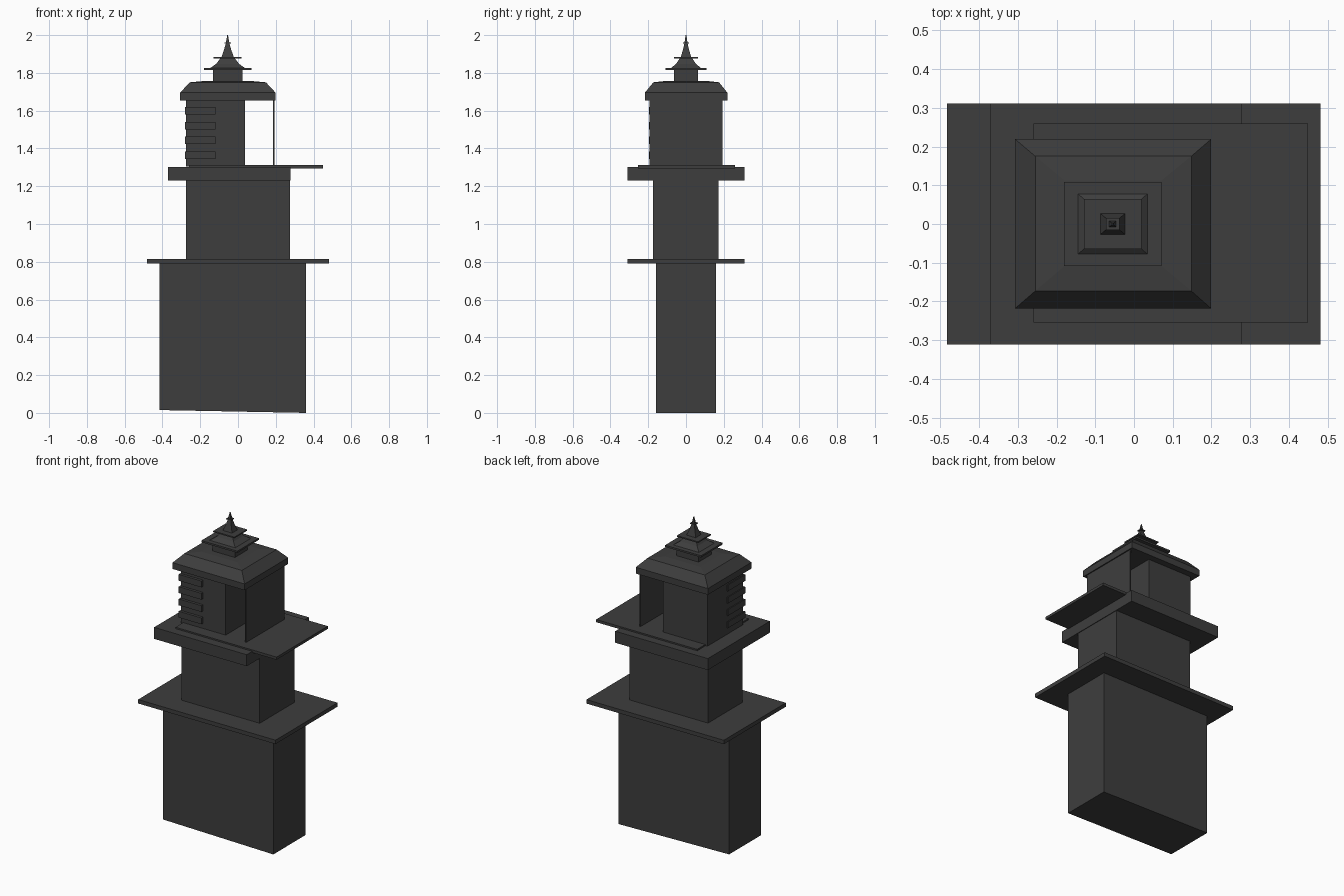
import bpy

grey = bpy.data.materials.new("dark_grey")
grey.diffuse_color = (0.048, 0.048, 0.048, 1)


def make(name, verts, faces):
    me = bpy.data.meshes.new(name)
    me.from_pydata(verts, [], faces)
    me.materials.append(grey)
    ob = bpy.data.objects.new(name, me)
    bpy.context.collection.objects.link(ob)
    return ob


def stack(name, rings):
    """Solid through rectangular rings (x0, x1, y0, y1, z), bottom to top."""
    verts, faces = [], [(3, 2, 1, 0)]
    for x0, x1, y0, y1, z in rings:
        verts += [(x0, y0, z), (x1, y0, z), (x1, y1, z), (x0, y1, z)]
    for r in range(len(rings) - 1):
        a = 4 * r
        for i in range(4):
            j = (i + 1) % 4
            faces.append((a + i, a + j, a + j + 4, a + i + 4))
    n = len(verts)
    faces.append((n - 4, n - 3, n - 2, n - 1))
    return make(name, verts, faces)


def box(name, x0, x1, y0, y1, z0, z1):
    return stack(name, [(x0, x1, y0, y1, z0), (x0, x1, y0, y1, z1)])


def tiers(name, profile, cx=-0.055):
    """Rings centred on the spire axis from (half x, half y, z)."""
    return stack(name, [(cx - a, cx + a, -b, b, z) for a, b, z in profile])


# lower block, its underside slightly tilted
base = box("lower_block", -0.415, 0.36, -0.16, 0.16, 0.0, 0.795)
for v in base.data.vertices:
    if v.co.z < 0.1 and v.co.x < 0:
        v.co.z = 0.015

# storeys and ledges
box("lower_ledge", -0.483, 0.481, -0.311, 0.311, 0.79, 0.815)
box("middle_block", -0.275, 0.275, -0.175, 0.172, 0.81, 1.235)
box("upper_ledge", -0.371, 0.279, -0.311, 0.311, 1.23, 1.303)
box("balcony_plate", -0.26, 0.449, -0.255, 0.259, 1.295, 1.312)

# upper room, thin side wall and corner louvres
box("upper_room", -0.275, 0.038, -0.178, 0.178, 1.305, 1.66)
box("side_wall", 0.184, 0.192, -0.192, 0.192, 1.305, 1.66)
for k in range(4):
    z = 1.345 + k * 0.078
    box(f"louvre_{k + 1}", -0.28, -0.12, -0.195, -0.02, z, z + 0.04)

# hipped roof
stack("roof", [(-0.307, 0.199, -0.218, 0.219, 1.655),
               (-0.307, 0.199, -0.218, 0.219, 1.695),
               (-0.255, 0.148, -0.173, 0.175, 1.75),
               (-0.18, 0.071, -0.109, 0.112, 1.757)])

# stepped finial
tiers("finial_block", [(0.078, 0.064, 1.755), (0.078, 0.064, 1.816)])
tiers("finial_lower_plate", [(0.126, 0.108, 1.816), (0.126, 0.108, 1.827)])
tiers("finial_cone", [(0.09, 0.078, 1.827), (0.06, 0.052, 1.848),
                      (0.038, 0.032, 1.878)])
tiers("finial_upper_plate", [(0.074, 0.064, 1.877), (0.074, 0.064, 1.885)])
tiers("spire", [(0.032, 0.027, 1.885), (0.02, 0.017, 1.92),
                (0.009, 0.008, 1.957)])
tiers("spire_collar", [(0.017, 0.015, 1.955), (0.017, 0.015, 1.961)])
tiers("spire_tip", [(0.009, 0.008, 1.961), (0.002, 0.002, 2.0)])
